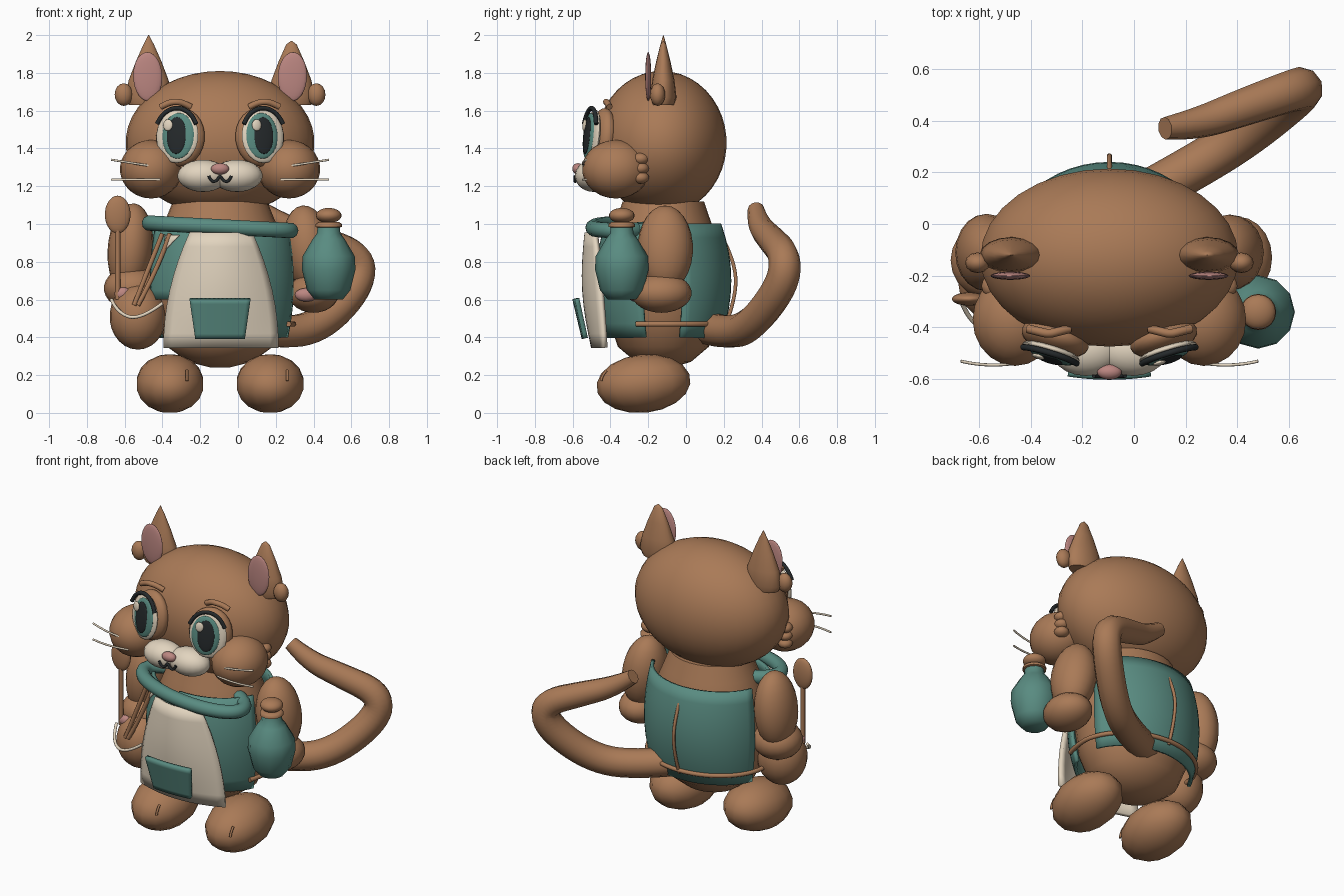
import bpy, bmesh
from math import sin, cos, radians, pi
from mathutils import Vector, Matrix

default_cube = bpy.data.objects.get("Cube")
if default_cube:
    bpy.data.objects.remove(default_cube, do_unlink=True)


def material(name, red, green, blue):
    mat = bpy.data.materials.new(name)
    mat.use_nodes = True
    mat.diffuse_color = (red, green, blue, 1)
    shader = next(n for n in mat.node_tree.nodes if n.type == 'BSDF_PRINCIPLED')
    shader.inputs["Base Color"].default_value = (red, green, blue, 1)
    shader.inputs["Roughness"].default_value = 0.8
    return mat


brown = material("brown fur", 0.40, 0.195, 0.095)
teal = material("teal cloth", 0.10, 0.26, 0.22)
cream = material("cream", 0.76, 0.66, 0.52)
pink = material("pink skin", 0.50, 0.24, 0.22)
black = material("soft black", 0.018, 0.022, 0.024)

CX = -0.095          # the figure's own middle line
SIDES = ((-1, "right"), (1, "left"))


def finish(obj, mat, angle=60):
    """Give an object its colour and smooth shading."""
    obj.data.materials.clear()
    obj.data.materials.append(mat)
    bpy.ops.object.select_all(action='DESELECT')
    obj.select_set(True)
    bpy.context.view_layer.objects.active = obj
    bpy.ops.object.shade_smooth_by_angle(angle=radians(angle))
    return obj


def from_bmesh(name, bm, mat):
    mesh = bpy.data.meshes.new(name)
    bmesh.ops.recalc_face_normals(bm, faces=bm.faces[:])
    bm.to_mesh(mesh)
    bm.free()
    obj = bpy.data.objects.new(name, mesh)
    bpy.context.collection.objects.link(obj)
    return finish(obj, mat)


def ball(name, loc, radii, mat, rot=(0, 0, 0), segments=20):
    """Ellipsoid with rotation in degrees."""
    bm = bmesh.new()
    bmesh.ops.create_uvsphere(bm, u_segments=segments, v_segments=segments * 2 // 3, radius=1)
    bmesh.ops.scale(bm, vec=radii, verts=bm.verts)
    obj = from_bmesh(name, bm, mat)
    obj.location = loc
    obj.rotation_euler = [radians(a) for a in rot]
    return obj


def lathe(name, loc, profile, mat, depth=1.0, segments=24):
    """Turn (radius, height) points around z; depth flattens y."""
    bm = bmesh.new()
    rings = [[bm.verts.new((r * cos(2 * pi * i / segments), depth * r * sin(2 * pi * i / segments), z))
              for i in range(segments)] for r, z in profile]
    for low, high in zip(rings, rings[1:]):
        for i in range(segments):
            j = (i + 1) % segments
            bm.faces.new((low[i], low[j], high[j], high[i]))
    bm.faces.new(rings[0][::-1])
    bm.faces.new(rings[-1])
    obj = from_bmesh(name, bm, mat)
    obj.location = loc
    return obj


def tube(name, points, radius, mat, taper=None, closed=False):
    """Round tube along a smooth path."""
    curve = bpy.data.curves.new(name, 'CURVE')
    curve.dimensions = '3D'
    curve.bevel_depth = radius
    curve.bevel_resolution = 3
    curve.use_fill_caps = True
    spline = curve.splines.new('NURBS')
    spline.points.add(len(points) - 1)
    for i, p in enumerate(points):
        spline.points[i].co = (*p, 1)
        spline.points[i].radius = taper[i] if taper else 1
    spline.order_u = 3
    spline.use_endpoint_u = not closed
    spline.use_cyclic_u = closed
    spline.resolution_u = 6
    obj = bpy.data.objects.new(name, curve)
    bpy.context.collection.objects.link(obj)
    bpy.ops.object.select_all(action='DESELECT')
    obj.select_set(True)
    bpy.context.view_layer.objects.active = obj
    bpy.ops.object.convert(target='MESH')
    return finish(bpy.context.view_layer.objects.active, mat)


def sheet(name, surface, mat, thickness, columns=14, rows=8):
    """Cloth panel from surface(u, v), thickened."""
    bm = bmesh.new()
    grid = [[bm.verts.new(surface(c / columns, r / rows)) for c in range(columns + 1)]
            for r in range(rows + 1)]
    for low, high in zip(grid, grid[1:]):
        for c in range(columns):
            bm.faces.new((low[c], low[c + 1], high[c + 1], high[c]))
    obj = from_bmesh(name, bm, mat)
    solid = obj.modifiers.new("thickness", 'SOLIDIFY')
    solid.thickness = thickness
    solid.offset = 0
    return obj


def wrap(start, end, low, high, out=0):
    """Surface hugging the torso between two angles and heights."""
    def surface(u, v):
        a, z = radians(start + (end - start) * u), low + (high - low) * v
        bulge = (z - 0.7) ** 2
        return (CX + (0.4 + out) * (1 - 0.9 * bulge) * cos(a),
                -0.12 + (0.35 + out) * (1 - 1.7 * bulge) * sin(a), z)
    return surface


# Torso and head
lathe("torso", (CX, -0.12, 0), [(0.05, 0.24), (0.17, 0.27), (0.28, 0.35), (0.34, 0.5), (0.37, 0.7),
                                (0.34, 0.9), (0.29, 1.02), (0.25, 1.12)], brown, 0.86, 28)
ball("head", (CX, -0.13, 1.43), (0.5, 0.345, 0.38), brown, segments=32)

# Parts that repeat on both sides of the face and body
for s, side in SIDES:
    def at(dx, y, z):
        return Vector((CX + s * dx, y, z))

    lathe(side + "_ear", at(0.378, -0.12, 0), [(0.105, 1.63), (0.124, 1.67), (0.106, 1.76), (0.068, 1.86),
                                               (0.028, 1.95), (0.002, 2.0 if s < 0 else 1.97)], brown, 0.56, 16)
    ball(side + "_inner_ear", at(0.383, -0.2, 1.78), (0.077, 0.016, 0.13), pink, (0, s * 2, 0))
    ball(side + "_ear_tuft", at(0.51, -0.15, 1.685), (0.048, 0.04, 0.06), brown, segments=12)
    ball(side + "_cheek", at(0.365, -0.37, 1.29), (0.165, 0.18, 0.155), brown)
    for k in range(3):
        ball(f"{side}_cheek_tuft_{k}", at(0.45, -0.24, 1.345 - 0.05 * k), (0.045, 0.045, 0.032), brown, segments=12)
    ball(side + "_muzzle", at(0.09, -0.49, 1.255), (0.135, 0.098, 0.085), cream)
    ball(side + "_foot", at(0.265, -0.225, 0.155), (0.183, 0.25, 0.155), brown, (6, 0, 0), 14)
    crease_dx = 0.175 if s < 0 else 0.355
    tube(side + "_toe_crease", [at(crease_dx, -0.45, 0.17), at(crease_dx, -0.445, 0.2), at(crease_dx, -0.42, 0.225)],
         0.007, brown)

    # Eye layers share one frame, turned outward and slightly upward
    frame = (Matrix.Translation(at(0.226, -0.495, 1.465)) @ Matrix.Rotation(radians(s * 17), 4, 'Z')
             @ Matrix.Rotation(radians(-6), 4, 'X'))
    tilt = (-6, 0, s * 17)
    for part, dx, out, radii, mat in (
            ("socket", 0, -0.055, (0.135, 0.065, 0.155), brown),
            ("eye_white", 0, 0, (0.116, 0.025, 0.143), cream),
            ("iris", -s * 0.01, 0.018, (0.087, 0.016, 0.122), teal),
            ("pupil", -s * 0.004, 0.03, (0.053, 0.01, 0.098), black)):
        ball(f"{side}_{part}", frame @ Vector((dx, -out, 0)), radii, mat, tilt)
    ball(side + "_eye_glint", frame @ Vector((-0.043, -0.037, 0.055)), (0.026, 0.009, 0.031), cream, tilt, 12)
    lash = [frame @ Vector((0.12 * cos(radians(a)), -0.02, 0.148 * sin(radians(a)))) for a in range(25, 156, 13)]
    tube(side + "_eyelash", lash, 0.012, black)
    brow = [at(0.235 + 0.08 * k, -0.425 + 0.02 * abs(k), 1.648 - 0.028 * k * k) for k in (-1, -0.5, 0, 0.5, 1)]
    tube(side + "_eyebrow", brow, 0.017, brown)

    # Whiskers
    for name, z, lift in (("upper", 1.3, 0.04), ("lower", 1.235, 0)):
        tube(f"{side}_{name}_whisker", [at(0.32, -0.53, z), at(0.45, -0.56, z + lift / 2), at(0.575, -0.53, z + lift)],
             0.006, cream)

# Nose and mouth
ball("nose", (CX, -0.572, 1.292), (0.048, 0.03, 0.03), pink)
tube("mouth", [(CX + 0.03 * k, -0.587, z) for k, z in
               ((-2, 1.255), (-1.6, 1.225), (-0.6, 1.225), (0, 1.26), (0.6, 1.225), (1.6, 1.225), (2, 1.255))],
     0.008, black)

# Arms and paws
ball("right_upper_arm", (-0.57, -0.11, 0.87), (0.12, 0.15, 0.24), brown, (0, 5, 0))
ball("right_forearm", (-0.56, -0.14, 0.66), (0.15, 0.15, 0.115), brown)
ball("right_paw", (-0.53, -0.23, 0.51), (0.15, 0.15, 0.175), brown)
ball("right_paw_pad", (-0.61, -0.285, 0.63), (0.045, 0.025, 0.035), pink, segments=12)
ball("left_upper_arm", (0.37, -0.11, 0.87), (0.13, 0.147, 0.23), brown, (0, -8, 0))
ball("left_paw", (0.4, -0.13, 0.635), (0.135, 0.16, 0.105), brown)
ball("left_paw_pad", (0.362, -0.275, 0.625), (0.062, 0.03, 0.036), pink, segments=12)

# Tail
tube("tail", [(-0.02, 0.08, 0.46), (0.2, 0.2, 0.42), (0.43, 0.34, 0.45), (0.64, 0.51, 0.67), (0.65, 0.53, 0.83),
              (0.42, 0.45, 0.92), (0.24, 0.385, 0.99), (0.12, 0.37, 1.08)], 0.088, brown,
     (1, 1, 1, 1, 0.95, 0.85, 0.72, 0.5))

# Vest panels, patch, seam and waist cord
sheet("vest_back", wrap(17, 163, 0.4, 1.0), teal, 0.02, 20)
sheet("vest_left_front", wrap(-95, -18, 0.4, 1.0), teal, 0.02)
sheet("vest_right_front", wrap(205, 265, 0.6, 0.99), teal, 0.02)
sheet("vest_patch", lambda u, v: wrap(223, 224 + 13 * v, 0.86, 0.94, 0.015)(u, v), cream, 0.008, 4, 3)
tube("back_seam", [(CX, 0.17, 0.97), (CX, 0.255, 0.82), (CX, 0.27, 0.62), (CX, 0.205, 0.45)], 0.01, brown)
tube("waist_cord", [(CX + 0.4 * cos(radians(a)), -0.12 + 0.34 * sin(radians(a)), 0.47) for a in range(-25, 206, 23)],
     0.014, brown)


# Apron bib and pocket
def bib(u, v):
    dx = (2 * u - 1) * (0.3 - 0.14 * v * v)
    return (CX + 0.005 + dx, -0.49 - 0.035 * v - 0.03 * sin(pi * v) + (0.7 + 1.2 * v) * dx * dx, 0.345 + 0.61 * v)


def pocket_shape(u, v):
    dx = (2 * u - 1) * (0.13 + 0.03 * v)
    return (CX + dx, -0.54 - 0.05 * v + 0.5 * dx * dx, 0.395 + 0.21 * v)


sheet("apron_bib", bib, cream, 0.025)
sheet("apron_pocket", pocket_shape, teal, 0.025)

# Rolled collar, turned slightly toward the bottle
tube("collar", [(CX + 0.38 * c, -0.32 - 0.04 * c + 0.17 * d, 0.985 - 0.02 * c)
                for c, d in ((cos(k * pi / 8), sin(k * pi / 8)) for k in range(16))], 0.042, teal, closed=True)

# Straps, hanging cord and spoon by the right paw
for k, name in enumerate(("outer_strap", "inner_strap")):
    tube(name, [(-0.4 + 0.04 * k, -0.36, 0.95), (-0.48 + 0.05 * k, -0.36, 0.75), (-0.55 + 0.02 * k, -0.37, 0.57)],
         0.013, brown)
tube("hanging_cord", [(-0.67, -0.29, 0.6), (-0.64, -0.38, 0.53), (-0.52, -0.43, 0.49), (-0.4, -0.41, 0.58)],
     0.009, cream)
tube("spoon_handle", [(-0.637, -0.29, 0.6), (-0.637, -0.29, 0.8), (-0.637, -0.29, 1.0)], 0.014, brown)
ball("spoon_bowl", (-0.637, -0.29, 1.05), (0.068, 0.026, 0.1), brown)

# Bottle with stopper
lathe("bottle", (0.48, -0.34, 0), [(0.075, 0.6), (0.115, 0.65), (0.142, 0.76), (0.138, 0.83), (0.085, 0.92),
                                   (0.062, 0.95), (0.058, 1.0)], teal, segments=12)
lathe("bottle_ring", (0.48, -0.34, 0), [(0.055, 0.98), (0.07, 0.985), (0.07, 1.0), (0.055, 1.01)], brown, segments=16)
ball("bottle_stopper", (0.48, -0.34, 1.045), (0.068, 0.068, 0.04), brown)
